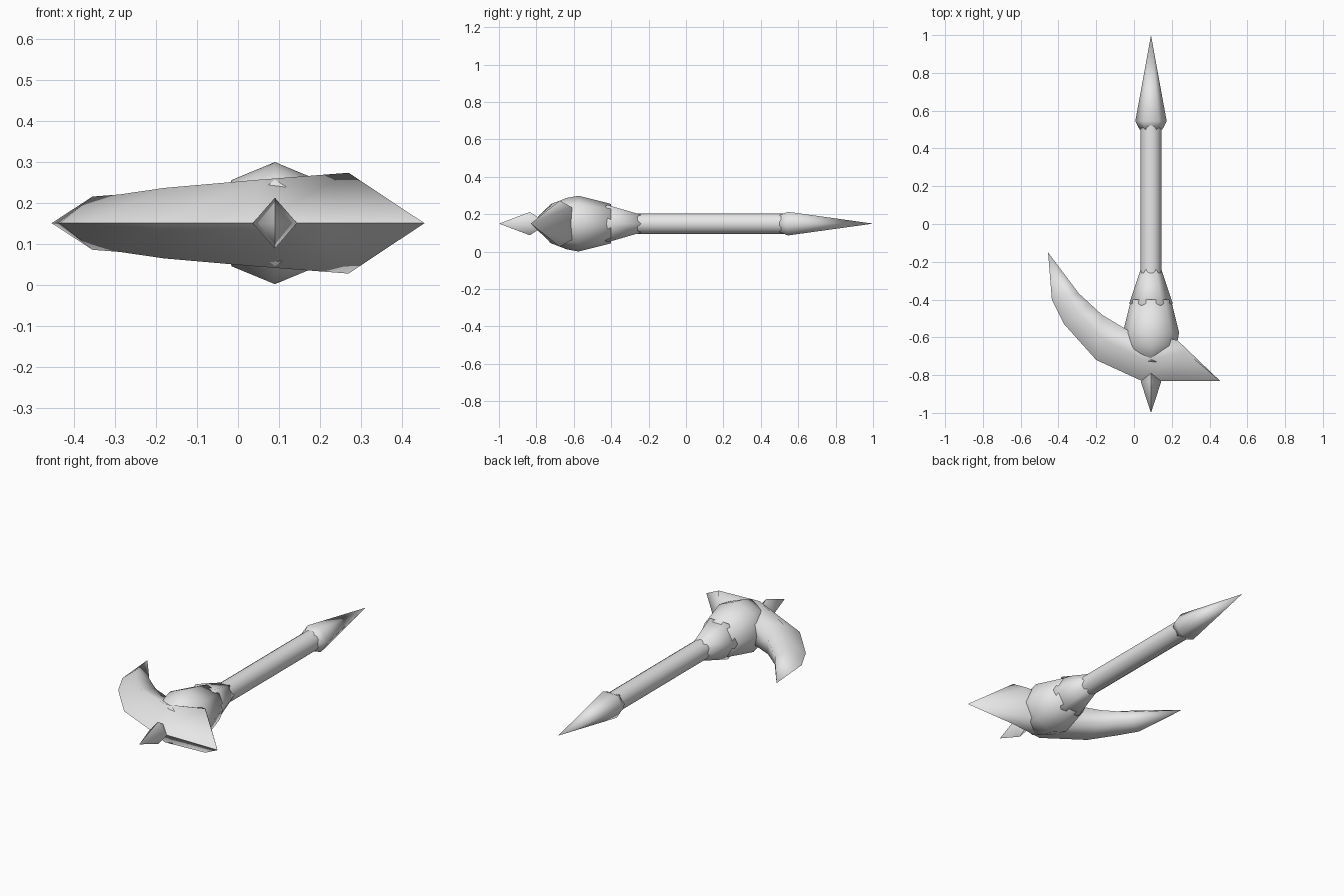
import bpy, bmesh, math

if "Cube" in bpy.data.objects:
    bpy.data.objects.remove(bpy.data.objects["Cube"])

CX, CZ = 0.09, 0.15   # shaft axis

steel = bpy.data.materials.new("light_grey_steel")
steel.diffuse_color = (0.8, 0.8, 0.8, 1)
steel.use_nodes = True
steel.node_tree.nodes["Principled BSDF"].inputs["Base Color"].default_value = steel.diffuse_color


def loft(name, rings, angle=80):
    """Skin a list of rings; a ring of one point closes the end to a tip."""
    bm = bmesh.new()
    rows = [[bm.verts.new(p) for p in ring] for ring in rings]
    for a, b in zip(rows, rows[1:]):
        n = max(len(a), len(b))
        for i in range(n):
            j = (i + 1) % n
            if len(a) == 1:
                bm.faces.new((a[0], b[i], b[j]))
            elif len(b) == 1:
                bm.faces.new((a[i], b[0], a[j]))
            else:
                bm.faces.new((a[i], b[i], b[j], a[j]))
    for end in (rows[0], rows[-1]):
        if len(end) > 2:
            bm.faces.new(end)
    bmesh.ops.recalc_face_normals(bm, faces=bm.faces)
    mesh = bpy.data.meshes.new(name)
    bm.to_mesh(mesh)
    bm.free()
    mesh.materials.append(steel)
    obj = bpy.data.objects.new(name, mesh)
    bpy.context.collection.objects.link(obj)
    bpy.ops.object.select_all(action='DESELECT')
    bpy.context.view_layer.objects.active = obj
    obj.select_set(True)
    bpy.ops.object.shade_smooth_by_angle(angle=math.radians(angle))
    return obj


def turned(name, profile, sides, sz=1.0, angle=80):
    """Turn a (y, radius) profile about the shaft axis."""
    rings = []
    for y, r in profile:
        n = sides if r > 0 else 1
        rings.append([(CX + r * math.cos(math.tau * i / n), y,
                       CZ + sz * r * math.sin(math.tau * i / n)) for i in range(n)])
    return loft(name, rings, angle)


# Shaft, end spike and socket
turned("handle", [(-0.26, 0.055), (0.54, 0.055)], 16)
turned("end_spike", [(0.50, 0.060), (0.545, 0.083), (1.0, 0)], 6, 0.88)
turned("socket", [(-0.24, 0.055), (-0.42, 0.115), (-0.47, 0.08)], 6)

# Faceted head block and short front spike
turned("head", [(-0.40, 0.105), (-0.575, 0.149), (-0.64, 0.137), (-0.73, 0.10)], 8)
turned("front_spike", [(-1.0, 0), (-0.835, 0.054), (-0.74, 0)], 4, 1.15)

# Curved blade: outer edge, ridge, ridge height, inner edge, inner height
sections = [
    ((-0.435, -0.40), (-0.355, -0.385), 0.065, (-0.29, -0.37), 0.025),
    ((-0.37, -0.53), (-0.29, -0.48), 0.070, (-0.235, -0.42), 0.03),
    ((-0.20, -0.72), (-0.18, -0.60), 0.086, (-0.17, -0.48), 0.04),
    ((0.04, -0.83), (0.05, -0.72), 0.106, (-0.02, -0.57), 0.06),
    ((0.20, -0.83), (0.27, -0.675), 0.123, (0.23, -0.615), 0.09),
]
rings = [[(-0.455, -0.15, CZ)]]
for o, m, h, i, hi in sections:
    rings.append([(*o, CZ), (*m, CZ + h), (*i, CZ + hi), (*i, CZ - hi), (*m, CZ - h)])
rings.append([(0.455, -0.83, CZ)])
loft("blade", rings)
